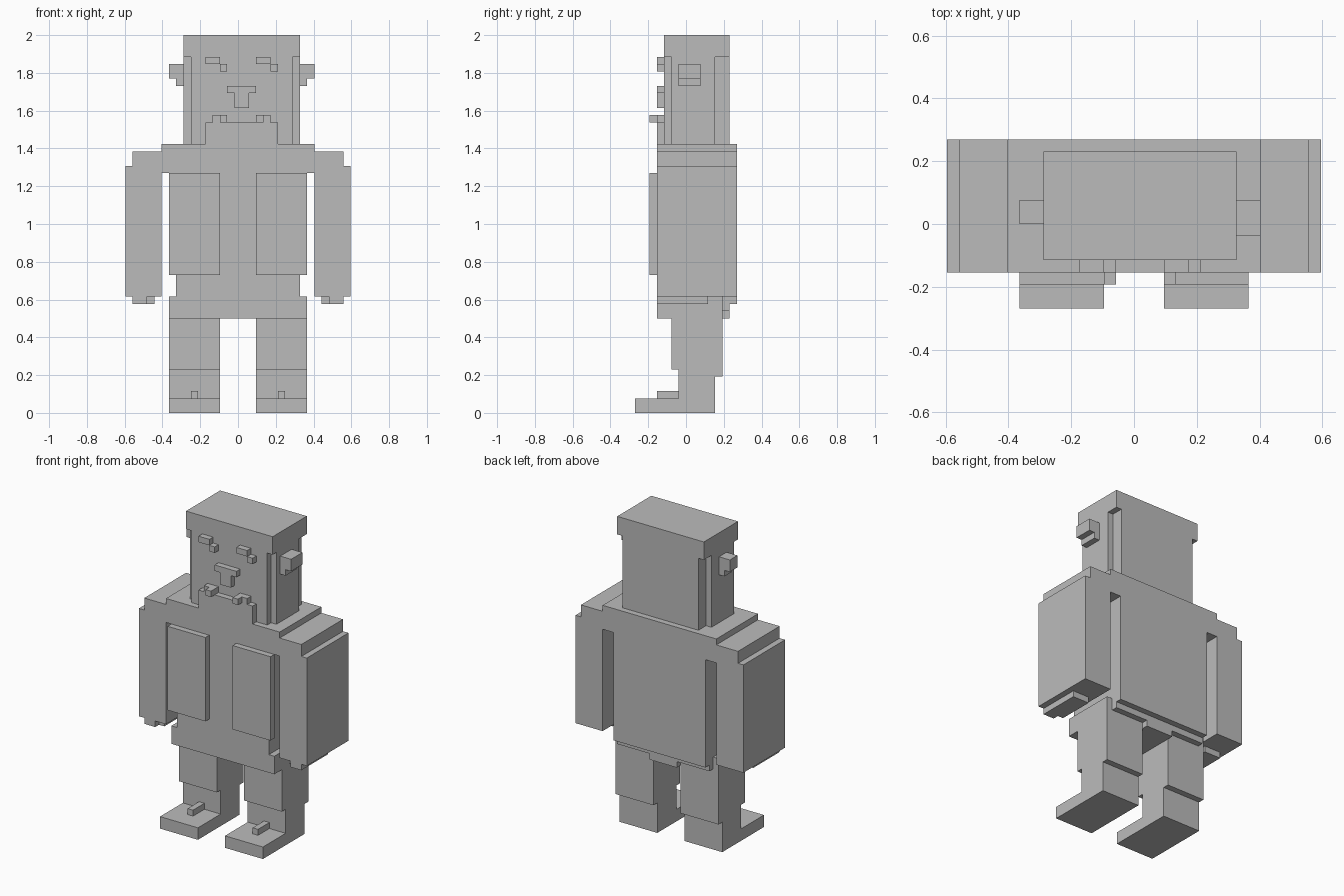
import bpy, bmesh, math
from mathutils import Vector

if "Cube" in bpy.data.objects:
    bpy.data.objects.remove(bpy.data.objects["Cube"])

U = 2 / 52      # one block
W = 31          # blocks across the whole figure

grey = bpy.data.materials.new("grey")
grey.diffuse_color = (0.5, 0.5, 0.5, 1)
grey.use_nodes = True
grey.node_tree.nodes["Principled BSDF"].inputs["Base Color"].default_value = grey.diffuse_color


def mirror(boxes):
    """Mirror boxes (x0, x1, y0, y1, z0, z1) left to right."""
    return [(W - b[1], W - b[0], *b[2:]) for b in boxes]


# head: hair cap, and a cross-shaped section with notched corners
head = [(8, 24, -3, 6, 49, 52), (9, 23, -3, 6, 37, 49), (8, 24, -2, 4, 37, 49)]
chin = [(11, 21, -4, -3, 37, 40)]
mouth = [(12, 14, -4, -3, 40, 41), (13, 14, -5, -4, 40, 41),
         (18, 20, -4, -3, 40, 41), (18, 19, -5, -4, 40, 41)]
eyes = [(11, 13, -4, -3, 48, 49), (13, 14, -4, -3, 47, 48),
        (18, 20, -4, -3, 48, 49), (20, 21, -4, -3, 47, 48)]
nose = [(14, 18, -4, -3, 44, 45), (15, 17, -4, -3, 42, 44)]
left_ear = [(6, 8, 0, 2, 46, 48), (7, 8, 0, 2, 45, 46)]
right_ear = [(24, 26, -1, 2, 46, 48), (24, 25, -1, 2, 45, 46)]

# body
torso = [(5, 26, -4, 7, 33, 37), (7, 24, -4, 7, 16, 33), (7, 24, 5, 7, 15, 16)]
pelvis = [(6, 25, -4, 5, 13, 16), (7, 24, 5, 6, 14, 16), (13, 18, 5, 6, 13, 14)]
chest_plate = [(6, 13, -5, -4, 19, 33)]

# limbs, left side only
arm = [(0, 5, -4, 7, 16, 34), (1, 5, -4, 7, 34, 36)]
hand = [(1, 3, -4, 3, 15, 16), (3, 4, -3, 3, 15, 16)]
leg = [(6, 13, -2, 5, 6, 13), (6, 13, -1, 5, 5, 6), (6, 13, -1, 4, 2, 5)]
foot = [(6, 13, -7, 4, 0, 2)]
lace = [(9, 10, -4, -1, 2, 3)]

parts = {"head": head, "chin": chin, "mouth": mouth, "eyes": eyes, "nose": nose,
         "left_ear": left_ear, "right_ear": right_ear,
         "torso": torso, "pelvis": pelvis}
for name, boxes in (("chest_plate", chest_plate), ("arm", arm), ("hand", hand),
                    ("leg", leg), ("foot", foot), ("lace", lace)):
    parts["left_" + name] = boxes
    parts["right_" + name] = mirror(boxes)


def cells(boxes):
    return {(x, y, z) for x0, x1, y0, y1, z0, z1 in boxes
            for x in range(x0, x1) for y in range(y0, y1) for z in range(z0, z1)}


filled = {name: cells(boxes) for name, boxes in parts.items()}
solid = set().union(*filled.values())


def build(name, own):
    """Skin the blocks of one part wherever no other block covers them."""
    bm = bmesh.new()
    verts = {}

    def vert(p):
        if p not in verts:
            verts[p] = bm.verts.new(((p[0] - W / 2) * U, p[1] * U, p[2] * U))
        return verts[p]

    for c in own:
        for axis in range(3):
            for side in (0, 1):
                n = list(c)
                n[axis] += 2 * side - 1
                if tuple(n) in solid:
                    continue
                a, b = (axis + 1) % 3, (axis + 2) % 3
                corners = []
                for da, db in ((0, 0), (1, 0), (1, 1), (0, 1)):
                    p = list(c)
                    p[axis] += side
                    p[a] += da
                    p[b] += db
                    corners.append(vert(tuple(p)))
                bm.faces.new(corners if side else corners[::-1])
    # merge the block faces into large flat ones
    bmesh.ops.dissolve_limit(bm, angle_limit=math.radians(1),
                             verts=bm.verts[:], edges=bm.edges[:])
    mesh = bpy.data.meshes.new(name)
    bm.to_mesh(mesh)
    bm.free()
    mesh.materials.append(grey)
    bpy.context.collection.objects.link(bpy.data.objects.new(name, mesh))


for name, own in filled.items():
    build(name, own)
